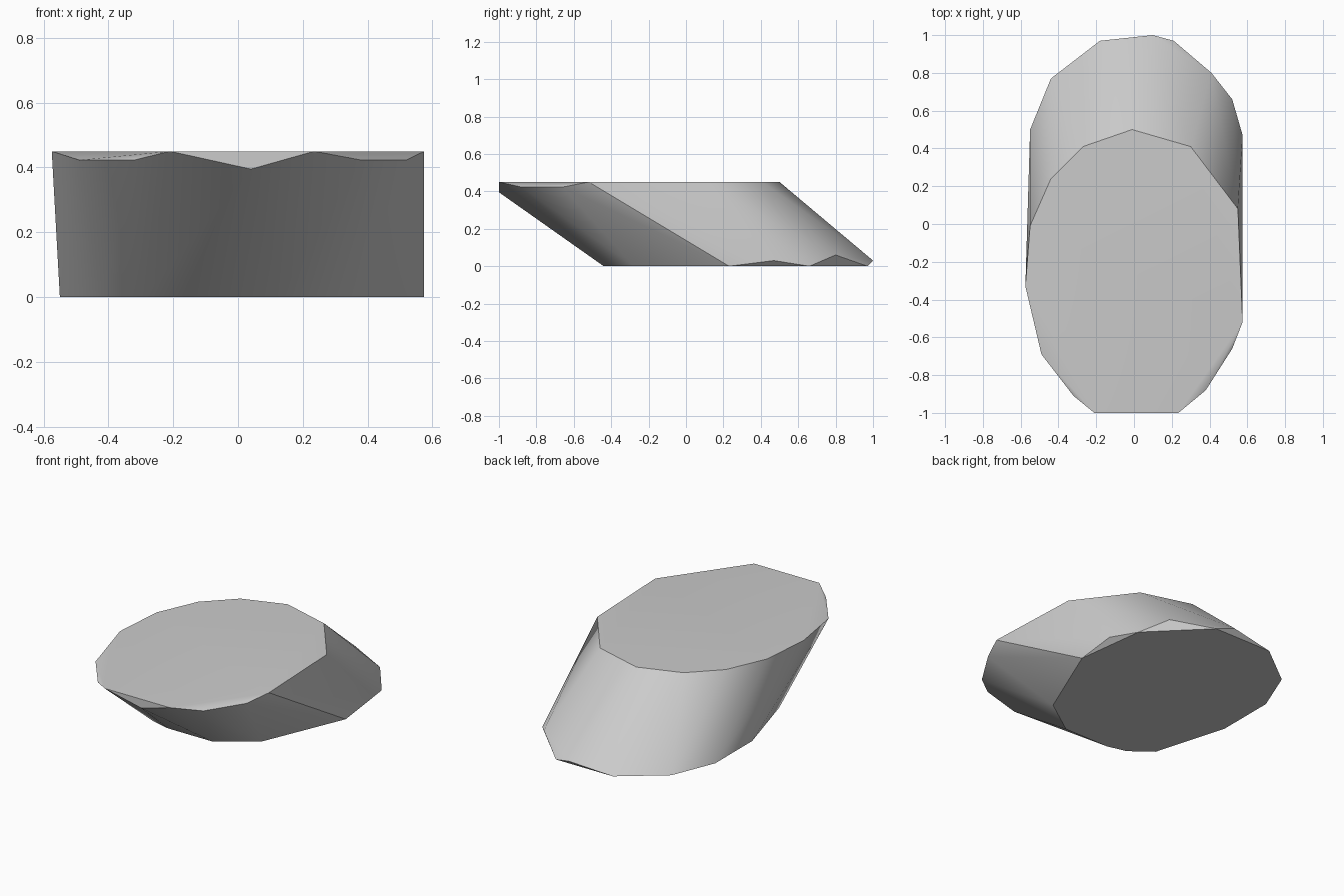
import bpy
import bmesh
import math

# Remove the default cube
default_cube = bpy.data.objects.get("Cube")
if default_cube:
    bpy.data.objects.remove(default_cube, do_unlink=True)

HEIGHT = 0.45

# Outline of the flat top, leaning toward the front
top_outline = [
    (-0.01, 0.5), (0.3, 0.41), (0.55, 0.08), (0.575, -0.52),
    (0.235, -1), (-0.21, -1), (-0.575, -0.33), (-0.55, -0.01),
    (-0.44, 0.24), (-0.27, 0.41),
]

# Outline of the flat underside, shifted toward the back
base_outline = [
    (0.575, 0.23), (0.52, 0.66), (0.21, 0.97), (-0.18, 0.97),
    (-0.44, 0.77), (-0.55, 0.5), (-0.55, 0.14), (-0.42, -0.31),
    (-0.29, -0.41), (-0.17, -0.44), (0.13, -0.44), (0.36, -0.28),
]

# Chipped corners sitting just below the top or above the underside
chipped_corners = [
    (0.52, -0.66, 0.423), (0.38, -0.88, 0.423), (0.04, -1, 0.395),
    (-0.32, -0.91, 0.423), (-0.49, -0.69, 0.423),
    (0.575, 0.47, 0.03), (0.41, 0.8, 0.06), (0.1, 1, 0.03),
]


def at_height(outline, z):
    """Lift a flat outline to one height."""
    return [(x, y, z) for x, y in outline]


def make_material(name, colour):
    """Make one plain flat colour."""
    material = bpy.data.materials.new(name)
    material.use_nodes = True
    material.diffuse_color = colour
    shader = material.node_tree.nodes["Principled BSDF"]
    shader.inputs["Base Color"].default_value = colour
    return material


def make_hull(name, points, material):
    """Wrap a convex skin around the points and merge its flat faces."""
    bm = bmesh.new()
    for point in points:
        bm.verts.new(point)
    result = bmesh.ops.convex_hull(bm, input=bm.verts[:])
    loose = {v for v in result["geom_interior"] + result["geom_unused"]
             if isinstance(v, bmesh.types.BMVert) and not v.link_faces}
    bmesh.ops.delete(bm, geom=list(loose), context="VERTS")
    bmesh.ops.dissolve_limit(bm, angle_limit=math.radians(1),
                             verts=bm.verts[:], edges=bm.edges[:])
    bmesh.ops.recalc_face_normals(bm, faces=bm.faces[:])
    mesh = bpy.data.meshes.new(name)
    bm.to_mesh(mesh)
    bm.free()
    mesh.materials.append(material)
    obj = bpy.data.objects.new(name, mesh)
    bpy.context.collection.objects.link(obj)
    return obj


# Slanted stone slab
stone_grey = make_material("stone grey", (0.6, 0.6, 0.6, 1))
points = at_height(top_outline, HEIGHT) + at_height(base_outline, 0) + chipped_corners
slab = make_hull("slanted_slab", points, stone_grey)

# Soft sides with crisp rims
bpy.ops.object.select_all(action="DESELECT")
slab.select_set(True)
bpy.context.view_layer.objects.active = slab
bpy.ops.object.shade_smooth_by_angle(angle=math.radians(30))
